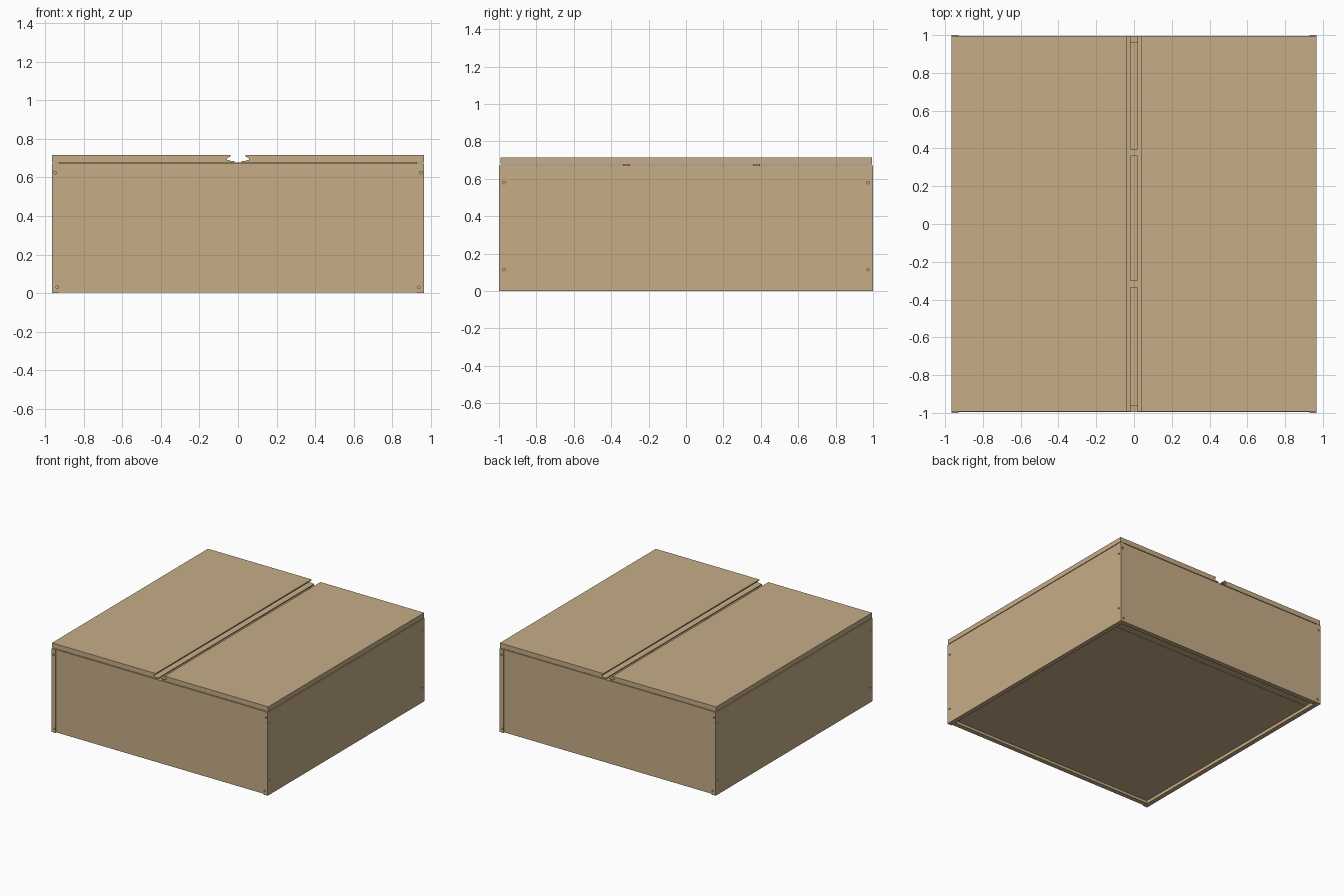
import bpy
from math import pi

scene_cube = bpy.data.objects.get("Cube")
if scene_cube:
    bpy.data.objects.remove(scene_cube)

W, D = 0.965, 1.0          # half width and half depth
T = 0.037                  # board thickness
WALL_TOP, LID_BOTTOM, TOP = 0.671, 0.676, 0.715
INNER = W - T
FRONT = 0.995              # outer face of the end boards

wood = bpy.data.materials.new("Light plywood")
wood.use_nodes = True
colour = (0.565, 0.422, 0.245, 1)
wood.diffuse_color = colour
wood.node_tree.nodes["Principled BSDF"].inputs["Base Color"].default_value = colour


def prism(name, profile, y0, y1):
    """Extrude an x-z profile along y."""
    n = len(profile)
    verts = [(x, y, z) for y in (y0, y1) for x, z in profile]
    faces = [tuple(range(n)), tuple(range(2 * n - 1, n - 1, -1))]
    faces += [(i, i + n, (i + 1) % n + n, (i + 1) % n) for i in range(n)]
    mesh = bpy.data.meshes.new(name)
    mesh.from_pydata(verts, [], faces)
    mesh.materials.append(wood)
    obj = bpy.data.objects.new(name, mesh)
    bpy.context.collection.objects.link(obj)
    # Point all normals outward
    import bmesh
    bm = bmesh.new()
    bm.from_mesh(mesh)
    bmesh.ops.recalc_face_normals(bm, faces=bm.faces)
    bm.to_mesh(mesh)
    bm.free()
    return obj


def board(name, x0, x1, y0, y1, z0, z1):
    return prism(name, [(x0, z0), (x1, z0), (x1, z1), (x0, z1)], y0, y1)


def drill(target, location, axis):
    """Cut a small shallow screw hole."""
    rotation = (pi / 2, 0, 0) if axis == "y" else (0, pi / 2, 0)
    bpy.ops.mesh.primitive_cylinder_add(vertices=12, radius=0.007, depth=0.03,
                                        location=location, rotation=rotation)
    cutter = bpy.context.object
    cutter.name = "screw_hole_cutter"
    cutter.data.materials.append(wood)
    cutter.hide_render = True
    cutter.hide_set(True)
    cutter.display_type = "WIRE"
    cut = target.modifiers.new("Screw hole", "BOOLEAN")
    cut.operation = "DIFFERENCE"
    cut.solver = "EXACT"
    cut.object = cutter
    bpy.context.view_layer.objects.active = target
    bpy.ops.object.modifier_apply(modifier=cut.name)
    bpy.data.objects.remove(cutter)


# Side boards, with screw holes in the faces and end grain
for side, s in (("left", 1), ("right", -1)):
    x0, x1 = sorted((s * INNER, s * W))
    wall = board(side + "_side", x0, x1, -D, D, 0, WALL_TOP)
    for e in (-1, 1):
        for z in (0.115, 0.58):
            drill(wall, (s * W, e * 0.974, z), "x")
        drill(wall, (s * 0.948, e * D, 0.625), "y")
        drill(wall, (s * 0.937, e * D, 0.03), "y")

# Front and back boards between the sides
board("front_board", -INNER, INNER, -FRONT, -FRONT + T, 0.004, WALL_TOP)
board("back_board", -INNER, INNER, FRONT - T, FRONT, 0.004, WALL_TOP)

# Inner dividers carrying the lid
for name, y in (("front_divider", -0.318), ("back_divider", 0.378)):
    board(name, -INNER, INNER, y - T / 2, y + T / 2, 0.06, LID_BOTTOM)

# Recessed floor, in a main panel and a narrow back strip
SEAM = 0.87
board("floor_panel", -INNER, INNER, -FRONT + T, SEAM, 0.025, 0.06)
board("floor_strip", -INNER, INNER, SEAM, FRONT - T, 0.027, 0.058)

# Two lid panels with undercut grooves facing the centre slot
lid_profile = [(W, LID_BOTTOM), (0.018, LID_BOTTOM), (0.018, 0.684),
               (0.038, 0.686), (0.058, 0.692), (0.058, 0.698),
               (0.04, 0.708), (0.04, TOP), (W, TOP)]
for side, s in (("left", 1), ("right", -1)):
    prism(side + "_lid", [(s * x, z) for x, z in lid_profile], -0.993, 0.995)
